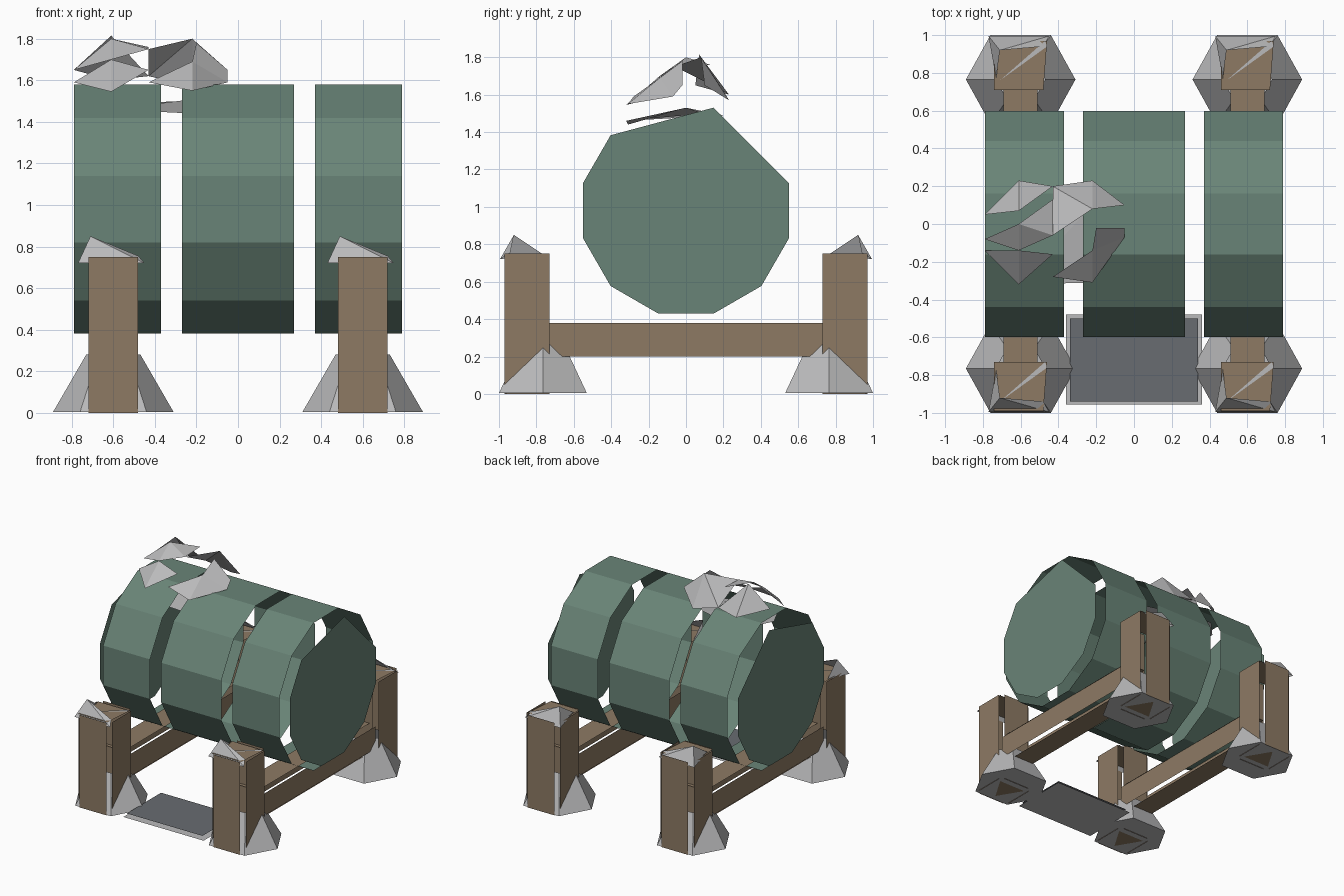
import bpy
from math import cos, sin, pi

cube = bpy.data.objects.get("Cube")
if cube:
    bpy.data.objects.remove(cube, do_unlink=True)


def material(name, *srgb):
    col = [((c / 255 + 0.055) / 1.055) ** 2.4 for c in srgb] + [1]
    mat = bpy.data.materials.new(name)
    mat.use_nodes = True
    mat.diffuse_color = col
    mat.node_tree.nodes["Principled BSDF"].inputs["Base Color"].default_value = col
    return mat


GREEN = material("barrel green", 105, 132, 119)
WOOD = material("brown wood", 141, 122, 100)
SNOW = material("snow grey", 186, 186, 187)
SLATE = material("slate grey", 104, 108, 113)


def build(name, verts, faces, mat):
    mesh = bpy.data.meshes.new(name)
    mesh.from_pydata(verts, [], faces)
    mesh.materials.append(mat)
    obj = bpy.data.objects.new(name, mesh)
    bpy.context.collection.objects.link(obj)
    return obj


def patches(name, polys, mat):
    """Separate flat sheets, one face per list of points."""
    verts, faces = [], []
    for poly in polys:
        faces.append(range(len(verts), len(verts) + len(poly)))
        verts += poly
    return build(name, verts, faces, mat)


def panels(name, center, half, gap, axes, mat):
    """Box of loose panels: each panel stops short of the corner by gap."""
    polys = []
    for axis, side in axes:
        u, v = [i for i in range(3) if i != axis]
        poly = []
        for a, b in ((-1, -1), (1, -1), (1, 1), (-1, 1)):
            p = list(center)
            p[axis] += side * half[axis]
            p[u] += a * (half[u] - gap)
            p[v] += b * (half[v] - gap)
            poly.append(p)
        polys.append(poly if (side > 0) != (axis == 1) else poly[::-1])
    return patches(name, polys, mat)


def ring(radius, x):
    """Twelve-sided ring of points around the barrel axis."""
    angles = [pi / 12 + i * pi / 6 for i in range(12)]
    return [(x, radius * cos(a), 0.98 + radius * sin(a)) for a in angles]


# Barrel: three open bands and two end discs
for name, x0, x1 in (("right", -0.79, -0.37), ("middle", -0.27, 0.27),
                     ("left", 0.37, 0.79)):
    faces = [(i, (i + 1) % 12, (i + 1) % 12 + 12, i + 12) for i in range(12)]
    build(name + "_barrel_band", ring(0.62, x0) + ring(0.62, x1),
          [f[::-1] for f in faces], GREEN)
for name, x in (("right", -0.85), ("left", 0.85)):
    points = [p for i, p in enumerate(ring(0.57, x)) if i not in (1, 3)]
    patches(name + "_barrel_end", [points if x > 0 else points[::-1]], GREEN)

SIDES = [(0, -1), (0, 1), (1, -1), (1, 1)]
for xname, cx in (("right", -0.6), ("left", 0.6)):
    # Beam joining the front and back posts
    panels(xname + "_beam", (cx, 0, 0.29), (0.12, 0.76, 0.12), 0.03,
           [(0, -1), (0, 1), (2, -1), (2, 1)], WOOD)

    for yname, s in (("front", -1), ("back", 1)):
        tag = f"{yname}_{xname}_"
        cy = 0.85 * s

        # Post
        panels(tag + "post", (cx, cy, 0.375), (0.15, 0.15, 0.405), 0.03, SIDES, WOOD)
        patches(tag + "post_top", [[
            (cx - 0.14, cy - 0.14, 0.75), (cx + 0.12, cy - 0.14, 0.75),
            (cx + 0.14, cy + 0.12, 0.75), (cx - 0.14, cy + 0.12, 0.75)]], WOOD)
        patches(tag + "post_foot", [[
            (cx - 0.12, cy - 0.1 * s, 0), (cx + 0.12, cy - 0.1 * s, 0),
            (cx, cy + 0.1 * s, 0)]], WOOD)

        # Snow on the post top
        low, high = (cx - 0.17, cy + 0.145 * s, 0.72), (cx + 0.15, cy + 0.145 * s, 0.72)
        peak, rear = (cx - 0.11, cy + 0.07 * s, 0.85), (cx - 0.13, cy - 0.08 * s, 0.75)
        brow = (cx + 0.12, cy + 0.09 * s, 0.755)
        patches(tag + "post_snow", [[low, high, peak], [low, peak, rear],
                                    [peak, high, brow]], SNOW)
        patches(tag + "snow_streak", [[
            (cx - 0.11, cy - 0.09, 0.755), (cx + 0.14, cy + 0.09, 0.755),
            (cx + 0.13, cy + 0.12, 0.755)]], SNOW)

        # Six-sided snow mound around the foot
        hexagon = [(0.29, 0), (0.16, 0.235), (-0.16, 0.235),
                   (-0.29, 0), (-0.16, -0.235), (0.16, -0.235)]
        verts = [(cx + k * x, 0.765 * s + k * y, z)
                 for k, z in ((1, 0.004), (0.45, 0.28)) for x, y in hexagon]
        faces = [(i, (i + 1) % 6, (i + 1) % 6 + 6, i + 6) for i in range(6)]
        build(tag + "foot_snow", verts, faces + [range(5, -1, -1)], SNOW)

# Mat between the front posts
for name, w, y0, y1, z, mat in (("mat_rim", 0.36, -0.955, -0.48, 0.002, SNOW),
                                ("mat_surface", 0.34, -0.94, -0.5, 0.03, SLATE)):
    patches(name, [[(-w, y0, z), (w, y0, z), (w, y1, z), (-w, y1, z)]], mat)

# Broken snow drift on top of the barrel
ridge, saddle, crest = (-0.61, 0, 1.8), (-0.43, -0.06, 1.75), (-0.22, 0.08, 1.8)
notch, knee = (-0.61, -0.14, 1.7), (-0.22, -0.14, 1.69)
tip, heel = (-0.61, -0.32, 1.545), (-0.22, -0.31, 1.55)
back, edge = (-0.43, 0.2, 1.62), (-0.05, -0.07, 1.59)
summit = (-0.61, 0.07, 1.815)
patches("snow_drift", [
    [(-0.79, -0.14, 1.59), tip, notch],
    [tip, (-0.43, -0.16, 1.65), notch],
    [(-0.79, -0.08, 1.65), notch, ridge],
    [notch, saddle, ridge],
    [(-0.79, 0.05, 1.65), summit, (-0.61, 0.23, 1.6)],
    [summit, back, (-0.61, 0.23, 1.6)],
    [ridge, saddle, (-0.43, 0.13, 1.76)],
    [saddle, crest, back],
    [crest, (-0.22, 0.23, 1.57), back],
    [crest, (-0.05, 0.1, 1.65), (-0.22, 0.23, 1.57)],
    [(-0.43, -0.28, 1.59), heel, knee],
    [heel, edge, knee],
    [knee, edge, (-0.05, -0.02, 1.65), (-0.2, -0.02, 1.78)],
], SNOW)
patches("snow_drift_underside", [
    [tip[:2] + (1.46,), heel[:2] + (1.44,), (-0.05, 0, 1.53), (-0.22, 0.1, 1.5)],
    [tip[:2] + (1.46,), (-0.22, 0.1, 1.5), (-0.61, 0.2, 1.49), (-0.79, 0, 1.53)],
], SNOW)
